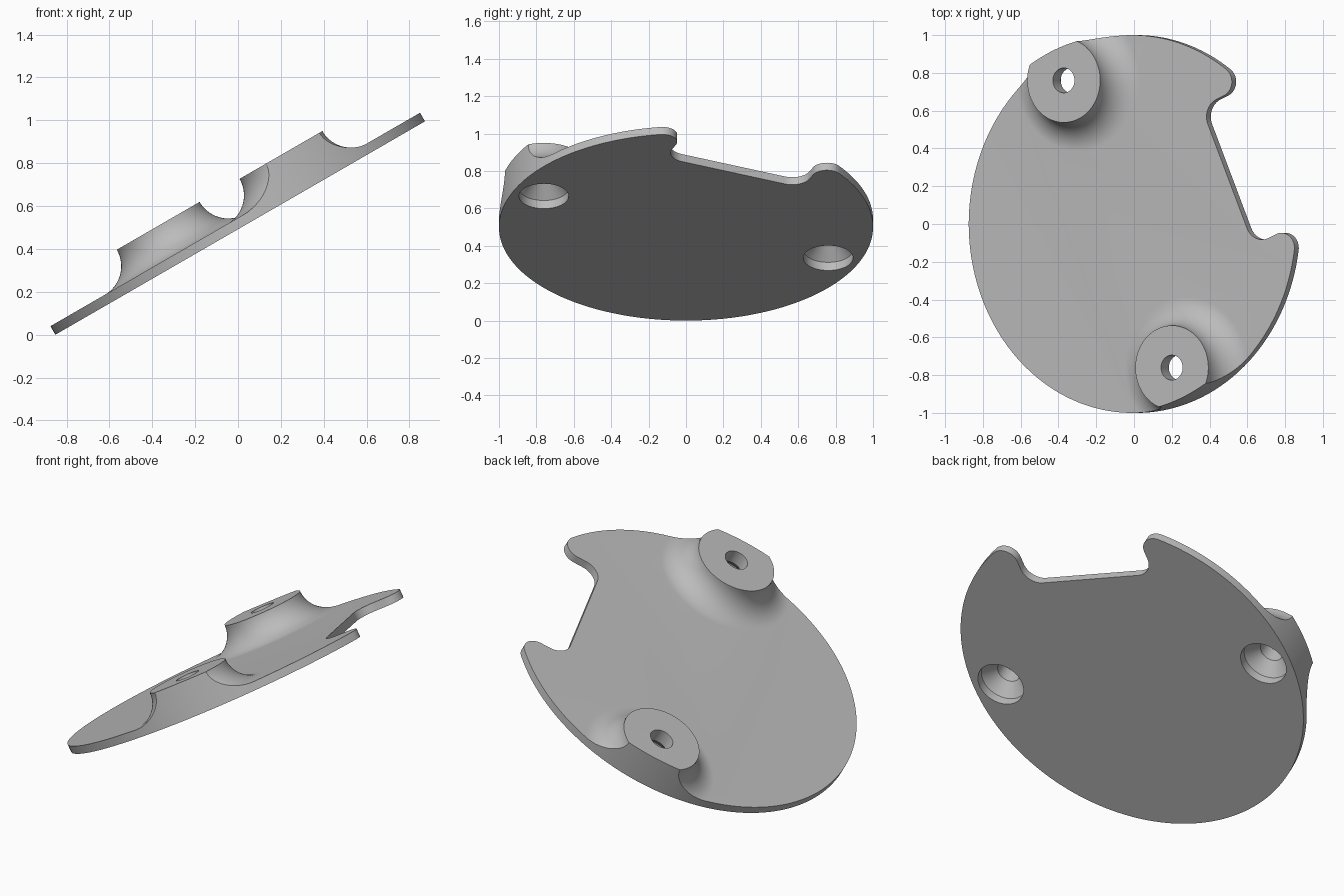
import bpy, bmesh, math
from mathutils import Matrix, Vector

cube = bpy.data.objects.get("Cube")
if cube:
    bpy.data.objects.remove(cube)

THICK, BOSS_TOP = 0.046, 0.2           # plate thickness, boss height
BOSS_R, HOLE_R, SINK_R = 0.223, 0.066, 0.133
BOSS_DIST = 0.829                      # boss distance from the plate centre
NOTCH_A, NOTCH_B = 0.634, 0.40         # notch depth line, half width
INNER_R, TIP_R = 0.10, 0.08            # notch corner and horn tip radii

grey = bpy.data.materials.new("plain grey")
grey.use_nodes = True
colour = (0.5, 0.5, 0.5, 1)
grey.diffuse_color = colour
grey.node_tree.nodes["Principled BSDF"].inputs["Base Color"].default_value = colour


def make_object(name, bm):
    bmesh.ops.recalc_face_normals(bm, faces=bm.faces)
    mesh = bpy.data.meshes.new(name)
    bm.to_mesh(mesh)
    bm.free()
    mesh.materials.append(grey)
    ob = bpy.data.objects.new(name, mesh)
    bpy.context.collection.objects.link(ob)
    return ob


def arc(cx, cy, r, start, end, steps):
    angles = [start + (end - start) * i / steps for i in range(steps + 1)]
    return [(cx + r * math.cos(a), cy + r * math.sin(a)) for a in angles]


def prism(name, outline, low, high):
    bm = bmesh.new()
    face = bm.faces.new([bm.verts.new((x, y, low)) for x, y in outline])
    out = bmesh.ops.extrude_face_region(bm, geom=[face])
    verts = [v for v in out["geom"] if isinstance(v, bmesh.types.BMVert)]
    bmesh.ops.translate(bm, verts=verts, vec=(0, 0, high - low))
    return make_object(name, bm)


def lathe(name, profile, y, steps=96):
    bm = bmesh.new()
    verts = [bm.verts.new((r, 0, z)) for r, z in profile]
    edges = [bm.edges.new(pair) for pair in zip(verts, verts[1:])]
    bmesh.ops.spin(bm, geom=verts + edges, cent=(0, 0, 0), axis=(0, 0, 1),
                   angle=math.tau, steps=steps)
    bmesh.ops.remove_doubles(bm, verts=bm.verts, dist=1e-5)
    bmesh.ops.translate(bm, verts=bm.verts, vec=(0, y, 0))
    return make_object(name, bm)


def combine(target, tool, operation):
    mod = target.modifiers.new("cut", "BOOLEAN")
    mod.operation, mod.solver, mod.object = operation, "EXACT", tool
    bpy.context.view_layer.objects.active = target
    bpy.ops.object.modifier_apply(modifier=mod.name)
    bpy.data.objects.remove(tool)


# Plate stock, oversized before trimming
plate = prism("mounting_plate", arc(0, 0, 1.3, 0, math.tau, 64)[:-1], 0, THICK)

# Two bosses with concave fillets flowing into the plate
fillet = BOSS_TOP - THICK
boss_profile = [(0, BOSS_TOP)]
boss_profile += arc(BOSS_R + fillet, BOSS_TOP, fillet, math.pi, 1.5 * math.pi, 20)
boss_profile += [(BOSS_R + fillet + 0.01, THICK - 0.006),
                 (BOSS_R + fillet + 0.01, 0.02), (0, 0.02)]
for side in (1, -1):
    combine(plate, lathe("boss", boss_profile, side * BOSS_DIST), "UNION")

# Trim to a disc with a round-cornered notch between two horns
tip_b = NOTCH_B + TIP_R
tip_a = math.sqrt((1 - TIP_R) ** 2 - tip_b ** 2)
tip_angle = math.atan2(tip_b, tip_a)
half = arc(NOTCH_A + INNER_R, NOTCH_B - INNER_R, INNER_R, math.pi, math.pi / 2, 14)
half += arc(tip_a, tip_b, TIP_R, -math.pi / 2, tip_angle, 18)
half += arc(0, 0, 1, tip_angle, math.pi, 80)[1:]
outline = half + [(a, -b) for a, b in reversed(half[:-1])]
combine(plate, prism("trim", outline, -0.2, 0.5), "INTERSECT")

# Countersunk screw holes
sink = 0.05
cone_top = sink + SINK_R - HOLE_R
hole_profile = [(0, -0.1), (SINK_R, -0.1), (SINK_R, sink),
                (HOLE_R, cone_top), (HOLE_R, 0.4), (0, 0.4)]
for side in (1, -1):
    combine(plate, lathe("hole", hole_profile, side * BOSS_DIST, 64), "DIFFERENCE")

# Turn the notch round and tilt the plate
pose = (Matrix.Translation(Vector((0.014, 0, 0.5)))
        @ Matrix.Rotation(math.radians(-30), 4, "Y")
        @ Matrix.Rotation(math.radians(23.5), 4, "Z"))
plate.data.transform(pose)

bpy.ops.object.select_all(action="DESELECT")
plate.select_set(True)
bpy.context.view_layer.objects.active = plate
bpy.ops.object.shade_smooth_by_angle(angle=math.radians(30))
